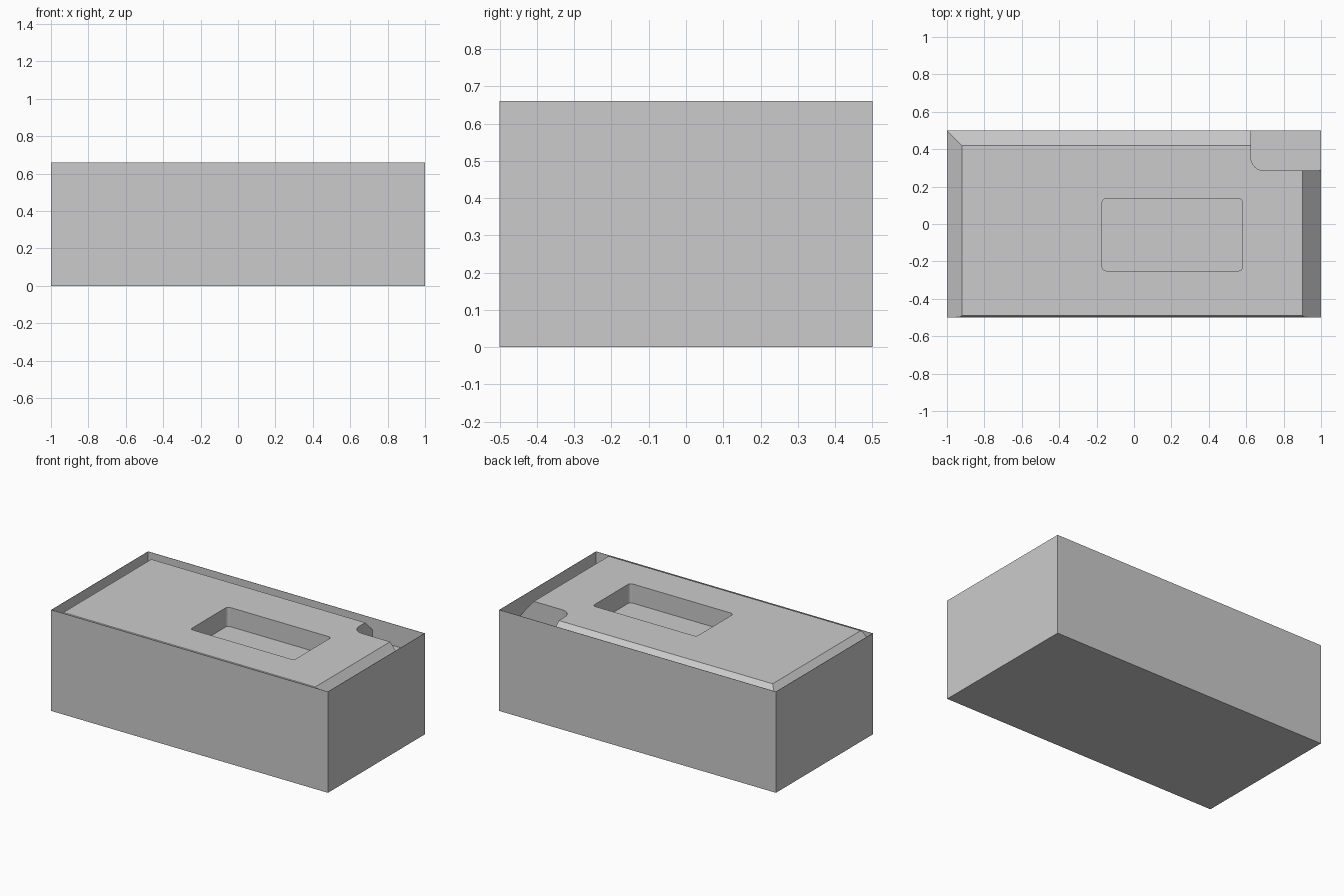
import bpy
import bmesh
from mathutils import Vector

cube = bpy.data.objects.get("Cube")
if cube:
    bpy.data.objects.remove(cube, do_unlink=True)

HEIGHT = 0.66
WALL = 0.003

grey = bpy.data.materials.new("plain grey")
grey.use_nodes = True
colour = (0.6, 0.6, 0.6, 1)
grey.diffuse_color = colour
grey.node_tree.nodes["Principled BSDF"].inputs["Base Color"].default_value = colour


def box(low, high):
    """Bmesh box between two corners."""
    bm = bmesh.new()
    bmesh.ops.create_cube(bm, size=1)
    low, high = Vector(low), Vector(high)
    for v in bm.verts:
        v.co = (low + high) / 2 + v.co * (high - low)
    return bm


def make_object(name, bm):
    bmesh.ops.recalc_face_normals(bm, faces=bm.faces[:])
    mesh = bpy.data.meshes.new(name)
    bm.to_mesh(mesh)
    bm.free()
    mesh.materials.append(grey)
    obj = bpy.data.objects.new(name, mesh)
    bpy.context.collection.objects.link(obj)
    return obj


def rounded_cutter(name, low, high, radius):
    """Box with rounded upright edges, used to cut a recess."""
    bm = box(low, high)
    upright = [e for e in bm.edges
               if abs(e.verts[0].co.z - e.verts[1].co.z) > 0.01]
    bmesh.ops.bevel(bm, geom=upright, offset=radius, segments=6,
                    profile=0.5, affect='EDGES')
    cutter = make_object(name, bm)
    cutter.hide_render = True
    cutter.hide_set(True)
    return cutter


# Thin casing: an open-topped box with paper-thin walls
bm = box((-1, -0.5, 0), (1, 0.5, HEIGHT))
bmesh.ops.delete(bm, geom=[f for f in bm.faces if f.calc_center_median().z > HEIGHT - 0.01],
                 context='FACES_ONLY')
casing = make_object("casing", bm)
# Outward normals on the open shell
for poly in casing.data.polygons:
    out = poly.center - Vector((0, 0, HEIGHT / 2))
    if poly.normal.dot(out) < 0:
        poly.flip()
shell = casing.modifiers.new("thickness", 'SOLIDIFY')
shell.thickness = WALL
shell.offset = -1

# Solid core with its top edges sloped off towards the walls
bm = box((WALL - 1, WALL - 0.5, WALL), (1 - WALL, 0.5 - WALL, HEIGHT))
slopes = [
    ((0, 0.42, HEIGHT), (0, 1, 1)),
    ((-0.92, 0, HEIGHT), (-1, 0, 1)),
    ((0.9, 0, HEIGHT), (1.2, 0, 1)),
    ((0, -0.488, HEIGHT), (0, -1.2, 1)),
]
for point, normal in slopes:
    cut = bmesh.ops.bisect_plane(bm, geom=bm.verts[:] + bm.edges[:] + bm.faces[:],
                                 plane_co=point, plane_no=Vector(normal).normalized(),
                                 clear_outer=True)
    rim = [e for e in cut["geom_cut"] if isinstance(e, bmesh.types.BMEdge)]
    bmesh.ops.contextual_create(bm, geom=rim)
core = make_object("core", bm)

# Rectangular pocket and corner notch
cutters = [
    rounded_cutter("pocket_cutter", (-0.17, -0.25, HEIGHT - 0.125), (0.58, 0.135, 1), 0.02),
    rounded_cutter("notch_cutter", (0.625, 0.285, HEIGHT - 0.14), (1.3, 0.8, 1), 0.07),
]
for cutter in cutters:
    mod = core.modifiers.new(cutter.name, 'BOOLEAN')
    mod.operation = 'DIFFERENCE'
    mod.solver = 'EXACT'
    mod.object = cutter
